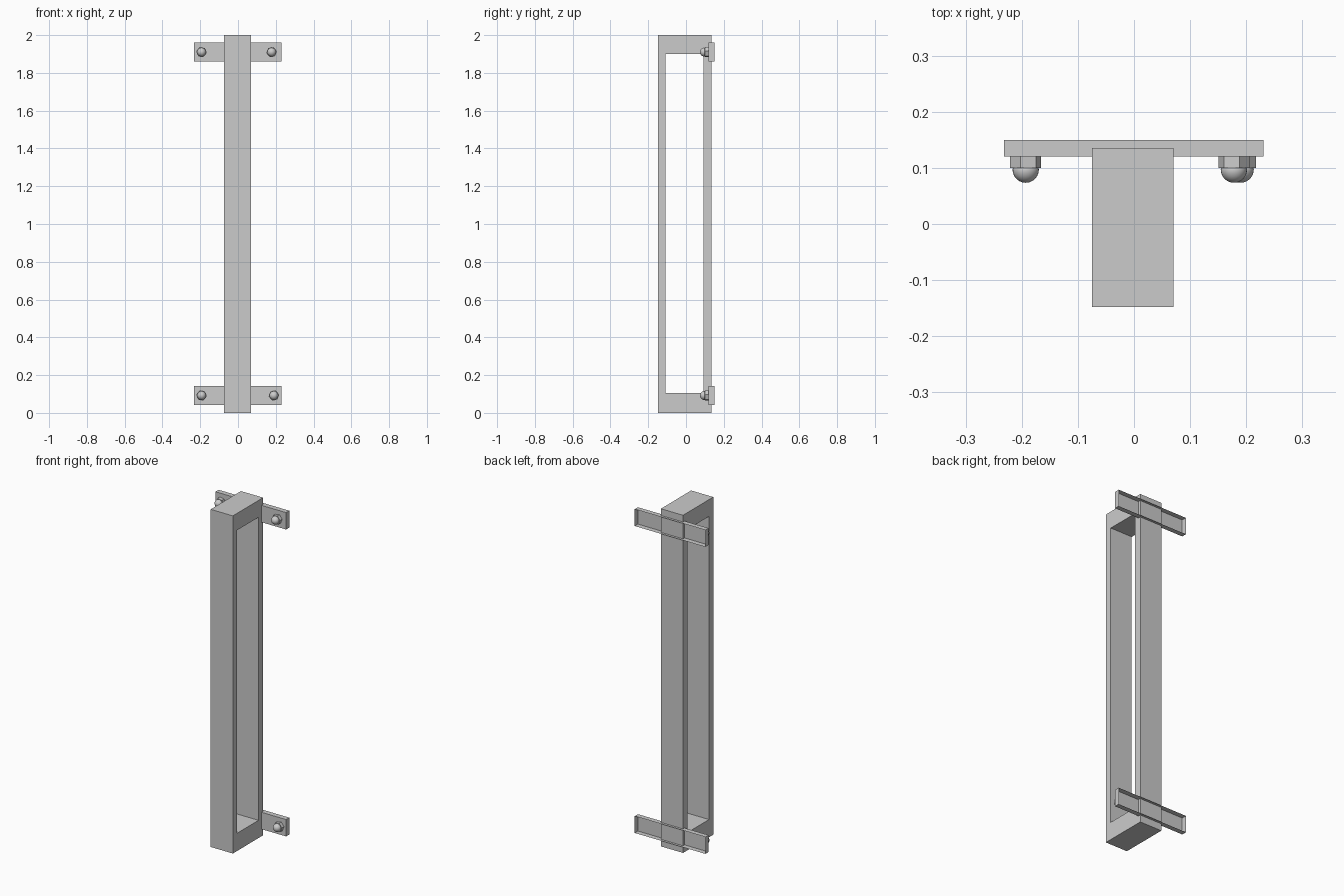
import bpy, bmesh, math
from mathutils import Matrix, Vector

if "Cube" in bpy.data.objects:
    bpy.data.objects.remove(bpy.data.objects["Cube"])


def finish(name, bm):
    mesh = bpy.data.meshes.new(name)
    bm.to_mesh(mesh)
    bm.free()
    obj = bpy.data.objects.new(name, mesh)
    bpy.context.collection.objects.link(obj)
    return obj


def add_box(bm, lo, hi):
    lo, hi = Vector(lo), Vector(hi)
    mat = Matrix.Translation((lo + hi) / 2) @ Matrix.Diagonal((*(hi - lo), 1))
    bmesh.ops.create_cube(bm, size=1, matrix=mat)


# Handle frame: rectangular loop extruded across x
def handle_frame():
    x0, x1 = -0.075, 0.07
    outer = [(-0.148, 0), (0.135, 0), (0.135, 2), (-0.148, 2)]
    inner = [(-0.108, 0.105), (0.092, 0.105), (0.092, 1.9), (-0.108, 1.9)]
    bm = bmesh.new()
    o = [bm.verts.new((x0, y, z)) for y, z in outer]
    i = [bm.verts.new((x0, y, z)) for y, z in inner]
    for k in range(4):
        n = (k + 1) % 4
        bm.faces.new((o[k], o[n], i[n], i[k]))
    ext = bmesh.ops.extrude_face_region(bm, geom=bm.faces[:], use_keep_orig=True)
    verts = [g for g in ext["geom"] if isinstance(g, bmesh.types.BMVert)]
    bmesh.ops.translate(bm, verts=verts, vec=(x1 - x0, 0, 0))
    bmesh.ops.recalc_face_normals(bm, faces=bm.faces)
    finish("handle_frame", bm)


# Mounting strap: thin tray that is open at the back
def strap(name, z):
    bm = bmesh.new()
    add_box(bm, (-0.232, 0.12, z - 0.05), (0.231, 0.15, z + 0.05))
    back = [f for f in bm.faces if f.normal.y > 0.9 or f.calc_center_median().y > 0.149]
    bmesh.ops.delete(bm, geom=back, context='FACES')
    finish(name, bm)


# Cap nut: hexagonal base with a rounded dome
def cap_nut(name, x, z, turn):
    to_y = Matrix.Rotation(math.pi / 2, 4, 'X')
    bm = bmesh.new()
    bmesh.ops.create_cone(
        bm, cap_ends=True, segments=6, radius1=0.028, radius2=0.028, depth=0.02,
        matrix=Matrix.Translation((x, 0.11, z)) @ to_y
        @ Matrix.Rotation(math.radians(turn), 4, 'Z'))
    dome = bmesh.ops.create_uvsphere(
        bm, u_segments=24, v_segments=12, radius=0.0235,
        matrix=Matrix.Translation((x, 0.097, z)) @ to_y)
    for v in dome["verts"]:
        v.co.y = min(v.co.y, 0.1)
        for f in v.link_faces:
            f.smooth = True
    finish(name, bm)


handle_frame()
for level, z, right_x in (("lower", 0.092, 0.19), ("upper", 1.91, 0.178)):
    strap(level + "_strap", z)
    cap_nut(level + "_left_nut", -0.193, z, 80)
    cap_nut(level + "_right_nut", right_x, z, 100)
